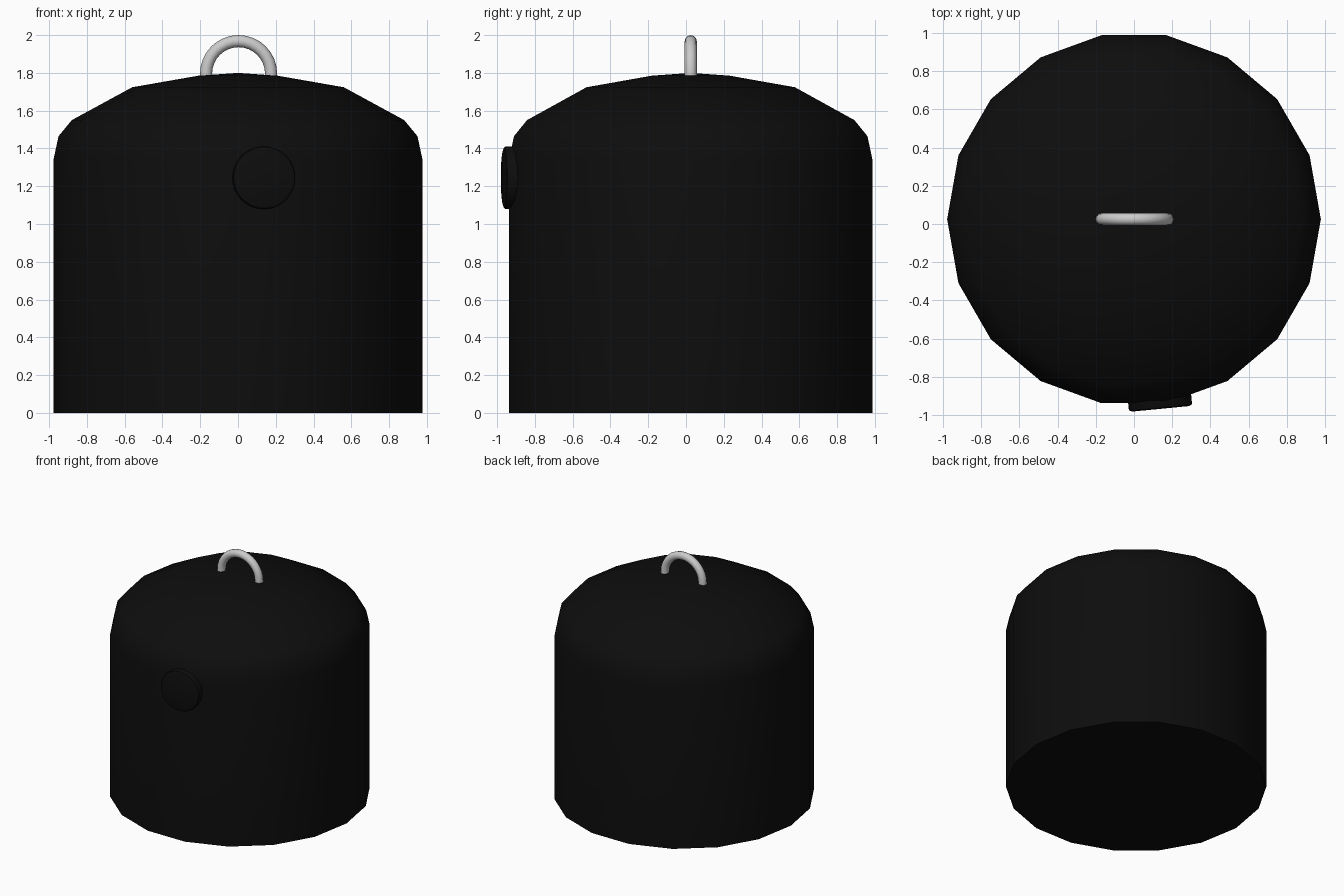
import bpy, bmesh
from math import sin, cos, pi, radians
from mathutils import Matrix

if "Cube" in bpy.data.objects:
    bpy.data.objects.remove(bpy.data.objects["Cube"])

black = bpy.data.materials.new("black")
black.diffuse_color = (0.004, 0.004, 0.004, 1)
black.use_nodes = True
black.node_tree.nodes["Principled BSDF"].inputs["Base Color"].default_value = black.diffuse_color


def make_object(name, bm, mat=None, angle=40):
    bmesh.ops.recalc_face_normals(bm, faces=bm.faces)
    mesh = bpy.data.meshes.new(name)
    bm.to_mesh(mesh)
    bm.free()
    ob = bpy.data.objects.new(name, mesh)
    bpy.context.collection.objects.link(ob)
    if mat:
        mesh.materials.append(mat)
    bpy.ops.object.select_all(action='DESELECT')
    ob.select_set(True)
    bpy.context.view_layer.objects.active = ob
    bpy.ops.object.shade_smooth_by_angle(angle=radians(angle))
    return ob


def skin(bm, rings):
    for a, b in zip(rings, rings[1:]):
        n = len(a)
        for i in range(n):
            j = (i + 1) % n
            bm.faces.new((a[i], a[j], b[j], b[i]))


def lathe(name, profile, sides, matrix, mat):
    # Profile of (radius, height) turned round z, closed at both ends
    bm = bmesh.new()
    rings = [[bm.verts.new((r * cos(2 * pi * i / sides), r * sin(2 * pi * i / sides), z))
              for i in range(sides)] for r, z in profile]
    skin(bm, rings)
    bm.faces.new(rings[0])
    top = bm.verts.new((0, 0, profile[-1][1] + (0.015 if name == "body" else 0)))
    for i in range(sides):
        bm.faces.new((rings[-1][i], rings[-1][(i + 1) % sides], top))
    bm.transform(matrix)
    return make_object(name, bm, mat)


# Domed body with 18 sides
lathe("body", [(0.977, 0), (0.977, 1.34), (0.95, 1.465), (0.88, 1.55),
               (0.56, 1.724), (0.21, 1.785)], 18,
      Matrix.Translation((0, 0.025, 0)), black)

# Round plug on the front, turned slightly to follow the wall
plug_pose = (Matrix.Translation((0.128, -0.85, 1.245)) @ Matrix.Rotation(radians(5.5), 4, 'Z')
             @ Matrix.Rotation(radians(90), 4, 'X'))
lathe("front_plug", [(0.166, 0), (0.166, 0.105), (0.162, 0.112), (0.148, 0.117)],
      32, plug_pose, black)

# Half-ring lifting handle
bm = bmesh.new()
rings = []
R, r, z0 = 0.172, 0.032, 1.796
path = [(R, 1.775)] + [(R * cos(pi * i / 16), z0 + R * sin(pi * i / 16)) for i in range(17)] + [(-R, 1.775)]
for k, (px, pz) in enumerate(path):
    a = pi * min(max(k - 1, 0), 16) / 16
    rings.append([bm.verts.new((0.003 + px + r * cos(t) * cos(a), 0.025 + r * sin(t),
                                pz + r * cos(t) * sin(a)))
                  for t in (2 * pi * i / 12 for i in range(12))])
skin(bm, rings)
bm.faces.new(rings[0])
bm.faces.new(rings[-1])
make_object("handle", bm)
